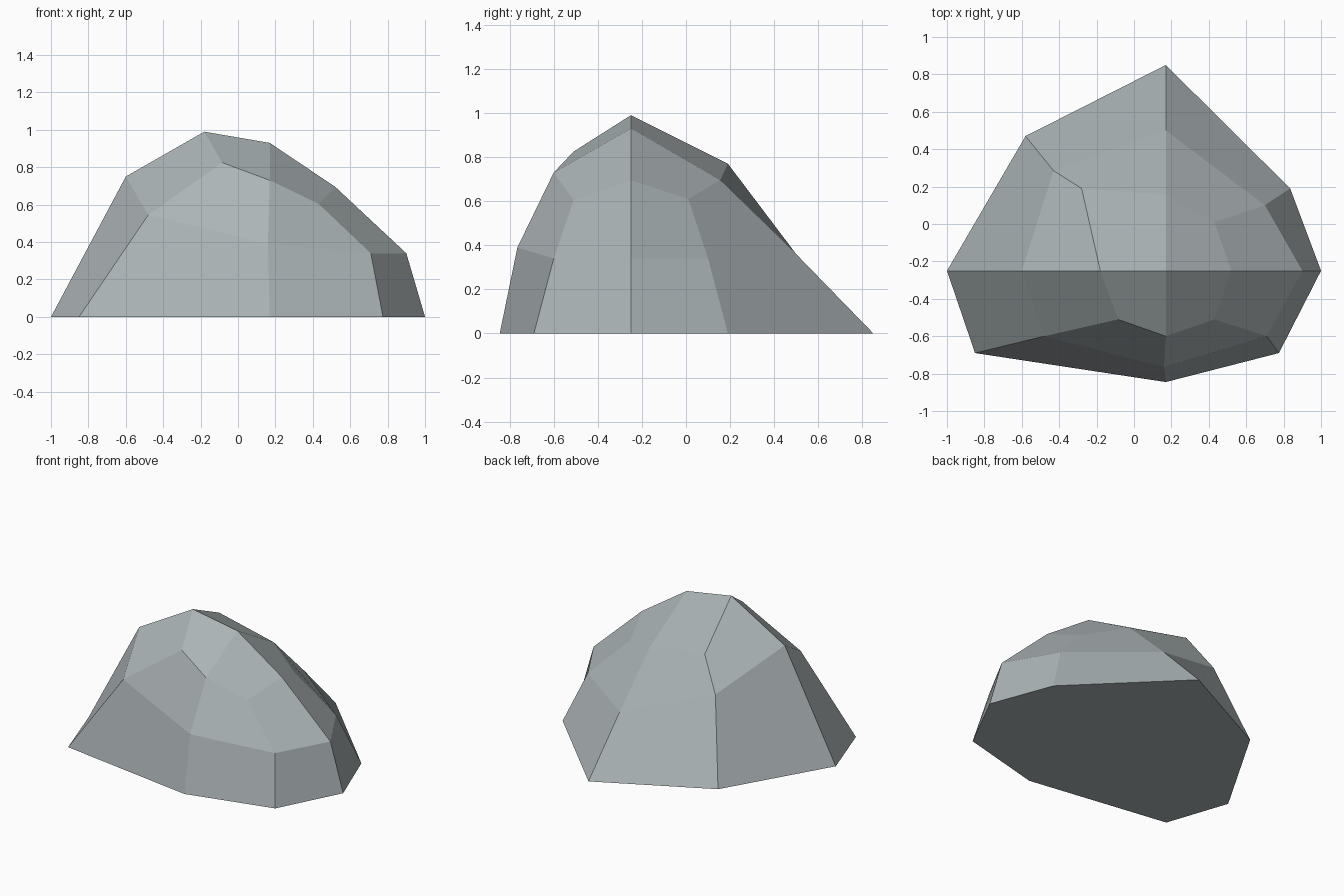
import bpy, bmesh

if "Cube" in bpy.data.objects:
    bpy.data.objects.remove(bpy.data.objects["Cube"])

# Rings of eight points, counter-clockwise from the left (-x) corner
base_xy = [(-1, -.25), (-.85, -.69), (.17, -.845), (.775, -.69),
           (1, -.25), (.835, .19), (.17, .85), (-.58, .47)]
base = [(x, y, 0) for x, y in base_xy]
shoulder = [(-.6, -.25, .75), (-.48, -.6, .545), (.16, -.765, .39), (.71, -.6, .34),
            (.9, -.25, .34), (.7, .1, .34), (.17, .5, .36), (-.43, .285, .56)]
crown = [(-.18, -.25, .99), (-.085, -.51, .825), (.17, -.6, .73), (.43, -.51, .605),
         (.52, -.25, .695), (.43, .01, .61), (.17, .155, .695), (-.28, .19, .77)]
apex = (.17, -.25, .93)

bm = bmesh.new()
rings = [[bm.verts.new(p) for p in ring] for ring in (base, shoulder, crown)]
peak = bm.verts.new(apex)

# Side facets between neighbouring rings
for low, high in zip(rings, rings[1:]):
    for i in range(8):
        j = (i + 1) % 8
        bm.faces.new((low[i], low[j], high[j], high[i]))

# Four top facets around the peak, and the flat underside
top = rings[2]
for i in range(0, 8, 2):
    bm.faces.new((peak, top[i], top[i + 1], top[(i + 2) % 8]))
bm.faces.new(rings[0][::-1])
bmesh.ops.recalc_face_normals(bm, faces=bm.faces)

mesh = bpy.data.meshes.new("rock")
bm.to_mesh(mesh)
bm.free()
rock = bpy.data.objects.new("rock", mesh)
bpy.context.collection.objects.link(rock)

# Plain grey stone
stone = bpy.data.materials.new("grey stone")
stone.diffuse_color = (0.41, 0.455, 0.465, 1)
stone.use_nodes = True
stone.node_tree.nodes["Principled BSDF"].inputs["Base Color"].default_value = stone.diffuse_color
mesh.materials.append(stone)
